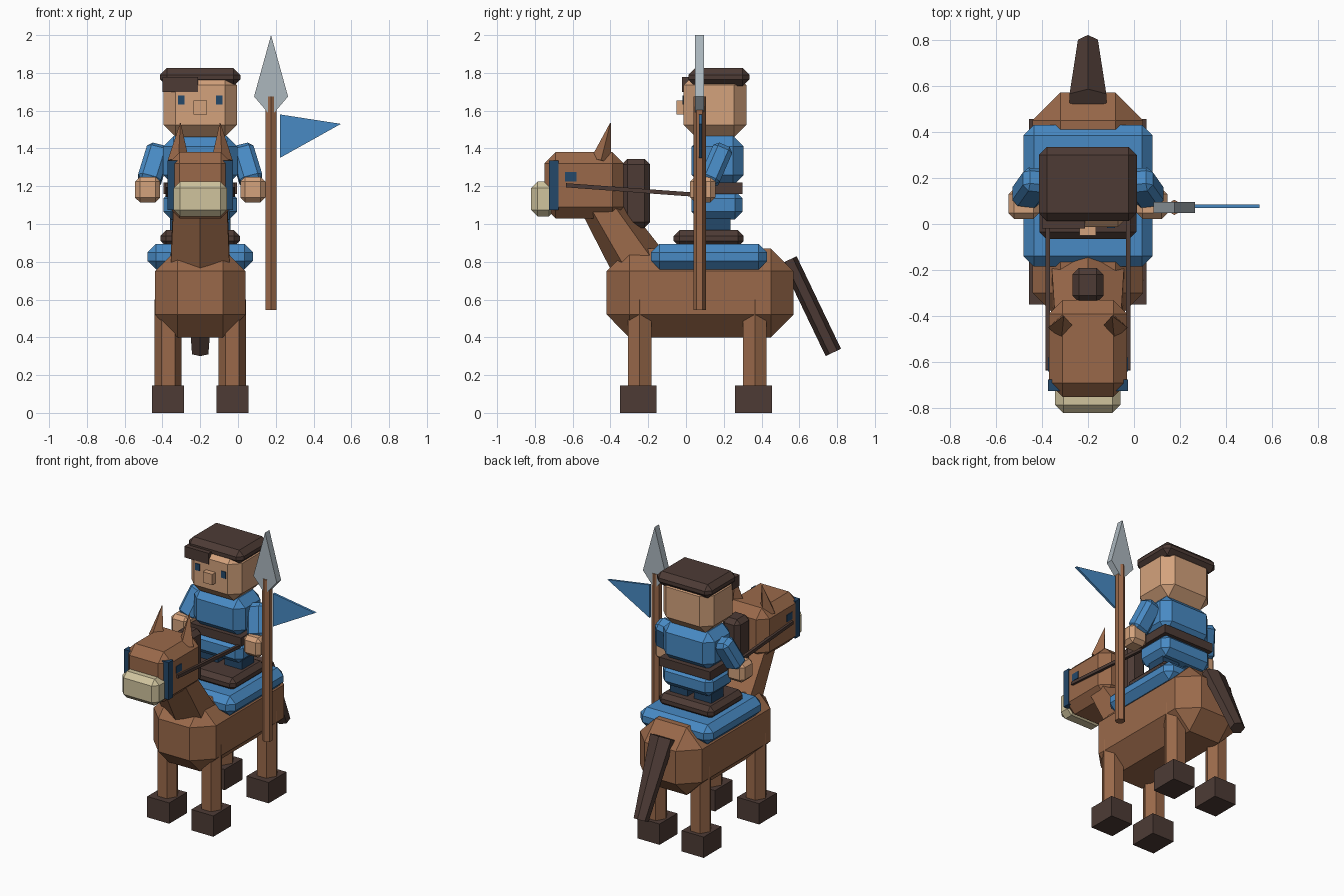
import bpy, bmesh, math
from mathutils import Vector, Matrix

if "Cube" in bpy.data.objects:
    bpy.data.objects.remove(bpy.data.objects["Cube"])

CX = -0.2  # symmetry plane of the horse and rider


def material(name, rgb):
    lin = [(c / 255 / 12.92) if c < 11 else ((c / 255 + 0.055) / 1.055) ** 2.4 for c in rgb]
    m = bpy.data.materials.new(name)
    m.use_nodes = True
    m.diffuse_color = (*lin, 1)
    m.node_tree.nodes["Principled BSDF"].inputs["Base Color"].default_value = (*lin, 1)
    return m


BROWN = material("chestnut brown", (154, 105, 74))
DARK = material("dark brown", (77, 59, 53))
BLUE = material("cloth blue", (72, 138, 196))
NAVY = material("navy", (36, 72, 106))
SKIN = material("skin", (212, 162, 124))
CREAM = material("cream", (208, 196, 158))
STEEL = material("steel grey", (172, 183, 190))


def finish(name, bm, mat):
    bmesh.ops.recalc_face_normals(bm, faces=bm.faces[:])
    me = bpy.data.meshes.new(name)
    bm.to_mesh(me)
    bm.free()
    me.materials.append(mat)
    ob = bpy.data.objects.new(name, me)
    bpy.context.collection.objects.link(ob)
    return ob


def frame(a, b):
    """Matrix at the middle of a-b with local z along it and local x near world x."""
    a, b = Vector(a), Vector(b)
    z = (b - a).normalized()
    y = z.cross(Vector((1, 0, 0))).normalized()
    x = y.cross(z)
    m = Matrix((x, y, z)).transposed().to_4x4()
    return Matrix.Translation((a + b) / 2) @ m


def block(name, mat, size, matrix, bevel=0):
    bm = bmesh.new()
    bmesh.ops.create_cube(bm, size=1)
    bmesh.ops.scale(bm, vec=size, verts=bm.verts[:])
    if bevel:
        bmesh.ops.bevel(bm, geom=bm.edges[:], offset=bevel, segments=1,
                        profile=0.5, affect='EDGES')
    bm.transform(matrix)
    return finish(name, bm, mat)


def box(name, mat, x, y, z, bevel=0):
    """Chamfered box from its x, y and z ranges."""
    rng = (x, y, z)
    mid = [sum(r) / 2 for r in rng]
    return block(name, mat, [r[1] - r[0] for r in rng], Matrix.Translation(mid), bevel)


def sym(name, mat, half, y, z, bevel=0):
    """Box centred on the symmetry plane."""
    return box(name, mat, (CX - half, CX + half), y, z, bevel)


def beam(name, mat, a, b, width, depth, bevel=0):
    length = (Vector(b) - Vector(a)).length
    return block(name, mat, (width, depth, length), frame(a, b), bevel)


def taper(name, mat, a, b, ra, rb, sides=6, turn=90):
    """Prism or cone from a to b with (x, y) radii at each end."""
    bm = bmesh.new()
    m, h = frame(a, b), (Vector(b) - Vector(a)).length / 2
    rings = []
    for (rx, ry), z in ((ra, -h), (rb, h)):
        angles = [math.radians(turn + 360 * i / sides) for i in range(sides)]
        rings.append([bm.verts.new(m @ Vector((rx * math.cos(t), ry * math.sin(t), z)))
                      for t in angles])
    for i in range(sides):
        j = (i + 1) % sides
        bm.faces.new((rings[0][i], rings[0][j], rings[1][j], rings[1][i]))
    for r in rings:
        bm.faces.new(r)
    return finish(name, bm, mat)


def plate(name, mat, outline, y, thick):
    """Flat x-z outline extruded along y."""
    bm = bmesh.new()
    f = bm.faces.new([bm.verts.new((px, y - thick / 2, pz)) for px, pz in outline])
    ext = bmesh.ops.extrude_face_region(bm, geom=[f])
    verts = [v for v in ext["geom"] if isinstance(v, bmesh.types.BMVert)]
    bmesh.ops.translate(bm, vec=(0, thick, 0), verts=verts)
    return finish(name, bm, mat)


# Horse body, neck, head and tail
sym("horse_body", BROWN, 0.24, (-0.42, 0.57), (0.4, 0.87), 0.12)
taper("horse_neck", BROWN, (CX, -0.2, 0.71), (CX, -0.45, 1.10), (0.185, 0.155), (0.165, 0.11))
sym("horse_head", BROWN, 0.17, (-0.75, -0.33), (1.03, 1.38), 0.06)
sym("muzzle", CREAM, 0.142, (-0.82, -0.69), (1.04, 1.225), 0.035)
sym("mane", DARK, 0.068, (-0.34, -0.19), (0.98, 1.345), 0.03)
taper("tail", DARK, (CX, 0.545, 0.81), (CX, 0.78, 0.32), (0.092, 0.045), (0.05, 0.045))

# Saddle
sym("saddle_cloth", BLUE, 0.28, (-0.185, 0.43), (0.76, 0.895), 0.045)
sym("saddle", DARK, 0.21, (-0.065, 0.305), (0.88, 0.967), 0.03)

# Rider torso and head
sym("tunic_skirt", BLUE, 0.195, (0.03, 0.3), (1.025, 1.175), 0.04)
sym("belt", DARK, 0.195, (0.04, 0.3), (1.16, 1.22))
sym("tunic", BLUE, 0.197, (0.03, 0.305), (1.205, 1.465), 0.055)
sym("rider_head", SKIN, 0.195, (-0.013, 0.32), (1.46, 1.8), 0.065)
sym("nose", SKIN, 0.036, (-0.05, 0.02), (1.58, 1.655))
sym("hair", DARK, 0.212, (0.012, 0.335), (1.73, 1.825), 0.035)
box("fringe", DARK, (-0.4, -0.213), (-0.02, 0.06), (1.70, 1.777))

# Paired parts
for s, side in ((-1, "right"), (1, "left")):
    def at(d, s=s):
        return CX + s * d

    def pair(name, mat, inner, outer, y, z, bevel=0, side=side, at=at):
        box(f"{side}_{name}", mat, sorted((at(inner), at(outer))), y, z, bevel)

    for end, y in (("front", -0.245), ("rear", 0.365)):
        taper(f"{side}_{end}_leg", BROWN, (at(0.17), y, 0.1), (at(0.17), y, 0.6),
              (0.072, 0.072), (0.072, 0.072), turn=0)
        pair(f"{end}_hoof", DARK, 0.085, 0.255, (y - 0.105, y + 0.09), (0, 0.145))

    taper(f"{side}_ear", BROWN, (at(0.115), -0.45, 1.335), (at(0.105), -0.4, 1.535),
          (0.057, 0.055), (0.002, 0.002), sides=4)
    pair("horse_eye", NAVY, 0.166, 0.174, (-0.64, -0.58), (1.225, 1.275))
    pair("bridle", NAVY, 0.115, 0.173, (-0.725, -0.675), (1.075, 1.335))
    beam(f"{side}_rein", DARK, (at(0.175), -0.635, 1.205), (at(0.175), 0.05, 1.155), 0.02, 0.022)

    pair("rider_leg", NAVY, 0.025, 0.16, (0.1, 0.235), (0.93, 1.06))
    pair("rider_eye", NAVY, 0.083, 0.118, (-0.018, -0.01), (1.633, 1.68))
    beam(f"{side}_arm", BLUE, (at(0.275), 0.115, 1.215), (at(0.215), 0.2, 1.41),
         0.125, 0.11, 0.025)
    pair("hand", SKIN, 0.212, 0.345, (0.022, 0.155), (1.115, 1.25), 0.025)

# Spear with pennant
SX, SY = 0.175, 0.072
taper("spear_shaft", BROWN, (SX, SY, 0.545), (SX, SY, 1.675), (0.033, 0.033), (0.033, 0.033))
plate("spear_head", STEEL, [(SX, 2), (SX + 0.09, 1.675), (SX, 1.57), (SX - 0.09, 1.675)], SY, 0.048)
plate("pennant", BLUE, [(0.222, 1.58), (0.545, 1.53), (0.222, 1.35)], 0.077, 0.016)
